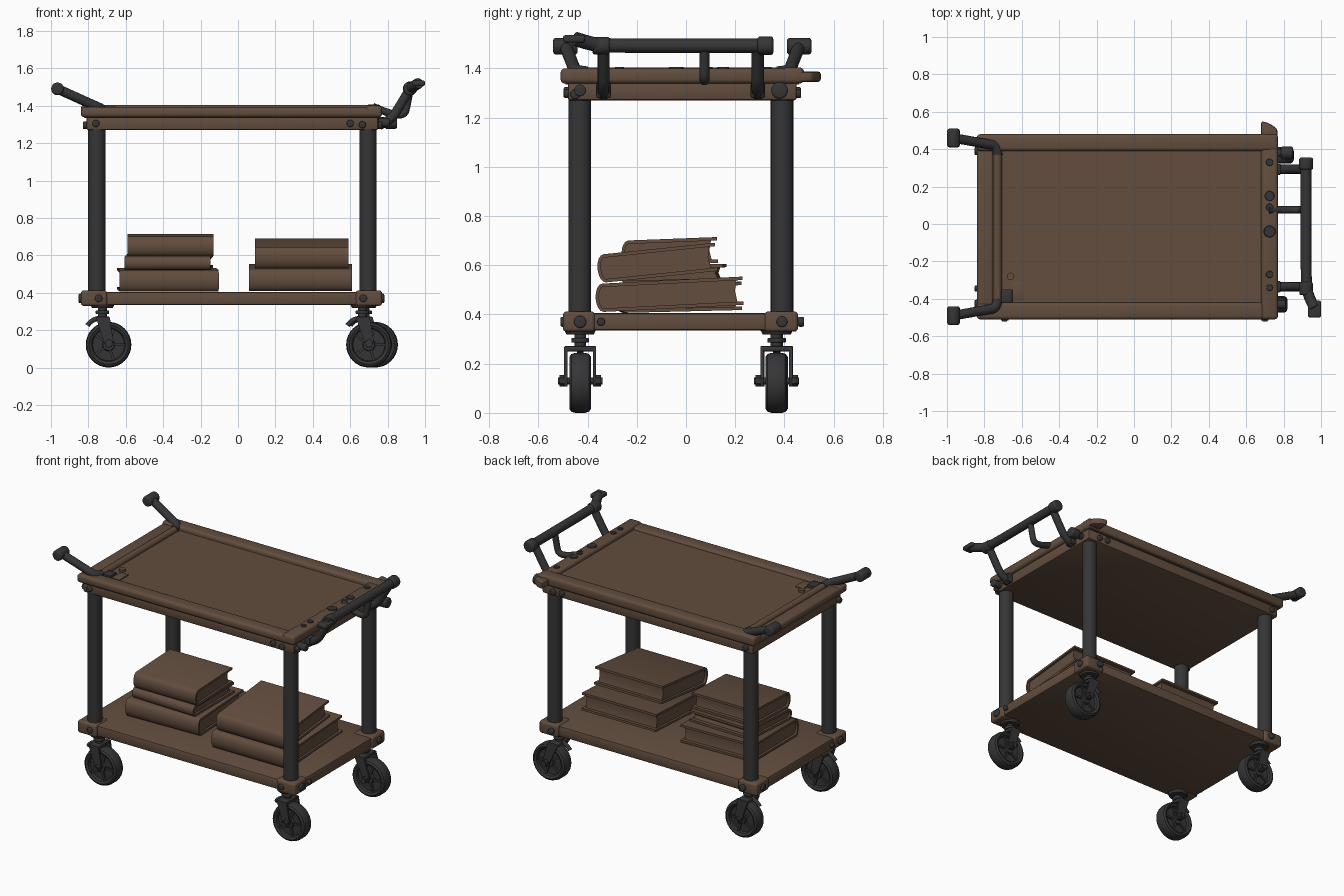
import bpy, bmesh, math
from mathutils import Vector, Matrix

if "Cube" in bpy.data.objects:
    bpy.data.objects.remove(bpy.data.objects["Cube"])


def material(name, rgb):
    m = bpy.data.materials.new(name)
    m.diffuse_color = (*rgb, 1)
    m.use_nodes = True
    m.node_tree.nodes["Principled BSDF"].inputs["Base Color"].default_value = m.diffuse_color
    return m


BROWN = material("brown_wood", (0.122, 0.074, 0.048))
DARK = material("dark_metal", (0.036, 0.036, 0.038))
CREAM = material("cream_paper", (0.70, 0.54, 0.37))


def finish(name, bm, *mats):
    bmesh.ops.recalc_face_normals(bm, faces=bm.faces)
    me = bpy.data.meshes.new(name)
    bm.to_mesh(me)
    bm.free()
    return add_mesh(name, me, *mats)


def add_mesh(name, me, *mats):
    me.materials.clear()
    for m in mats:
        me.materials.append(m)
    me.shade_smooth()
    me.set_sharp_from_angle(angle=math.radians(35))
    ob = bpy.data.objects.new(name, me)
    bpy.context.collection.objects.link(ob)
    return ob


def box(name, lo, hi, mat, bevel=0.008, seg=2):
    lo, hi = Vector(lo), Vector(hi)
    bm = bmesh.new()
    bmesh.ops.create_cube(bm, size=1, matrix=Matrix.Translation((lo + hi) / 2)
                          @ Matrix.Diagonal((*(hi - lo), 1)))
    if bevel:
        bmesh.ops.bevel(bm, geom=bm.edges[:], offset=bevel, segments=seg,
                        profile=0.5, affect='EDGES')
    return finish(name, bm, mat)


def rod(name, p, q, r, mat=DARK, r2=None, seg=20, bevel=0.0):
    p, q = Vector(p), Vector(q)
    d = q - p
    rot = d.to_track_quat('Z', 'Y').to_matrix().to_4x4()
    bm = bmesh.new()
    bmesh.ops.create_cone(bm, cap_ends=True, segments=seg, radius1=r,
                          radius2=r if r2 is None else r2, depth=d.length,
                          matrix=Matrix.Translation((p + q) / 2) @ rot)
    if bevel:
        caps = {e for f in bm.faces if len(f.verts) > 4 for e in f.edges}
        bmesh.ops.bevel(bm, geom=list(caps), offset=bevel, segments=3,
                        profile=0.5, affect='EDGES')
    return finish(name, bm, mat)


def tube(name, pts, r, mat=DARK):
    cu = bpy.data.curves.new(name, 'CURVE')
    cu.dimensions = '3D'
    cu.bevel_depth, cu.bevel_resolution, cu.use_fill_caps = r, 4, True
    sp = cu.splines.new('NURBS')
    sp.points.add(len(pts) - 1)
    for s, p in zip(sp.points, pts):
        s.co = (*p, 1)
    sp.use_endpoint_u, sp.order_u, sp.resolution_u = True, 3, 8
    tmp = bpy.data.objects.new(name + "_path", cu)
    bpy.context.collection.objects.link(tmp)
    dg = bpy.context.evaluated_depsgraph_get()
    me = bpy.data.meshes.new_from_object(tmp.evaluated_get(dg))
    bpy.data.objects.remove(tmp)
    return add_mesh(name, me, mat)


def prism(bm, pts, vec):
    """Extrude a flat outline of 3D points along vec."""
    f = bm.faces.new([bm.verts.new(p) for p in pts])
    ext = bmesh.ops.extrude_face_region(bm, geom=[f], use_keep_orig=True)
    verts = [g for g in ext['geom'] if isinstance(g, bmesh.types.BMVert)]
    bmesh.ops.translate(bm, verts=verts, vec=vec)


# ---- Top tray: apron, panel and raised rims
box("tray_apron", (-0.81, -0.48, 1.27), (0.75, 0.45, 1.345), BROWN, 0.01)
box("tray_panel", (-0.82, -0.49, 1.335), (0.75, 0.46, 1.375), BROWN, 0)
box("tray_rim_front", (-0.84, -0.51, 1.338), (0.77, -0.42, 1.392), BROWN, 0.018, 3)
box("tray_rim_back", (-0.84, 0.39, 1.338), (0.77, 0.48, 1.404), BROWN, 0.018, 3)
box("tray_rim_left", (-0.84, -0.51, 1.338), (-0.75, 0.48, 1.388), BROWN, 0.018, 3)
box("tray_rim_right", (0.68, -0.51, 1.338), (0.77, 0.48, 1.40), BROWN, 0.018, 3)
bm = bmesh.new()
prism(bm, [(0.68, 0.45, 1.345), (0.68, 0.55, 1.345), (0.72, 0.54, 1.345),
           (0.765, 0.51, 1.345), (0.77, 0.45, 1.345)], (0, 0, 0.042))
bmesh.ops.bevel(bm, geom=bm.edges[:], offset=0.01, segments=2, profile=0.5, affect='EDGES')
finish("tray_corner_lug", bm, BROWN)
rod("tray_cross_rail", (-0.73, -0.43, 1.38), (-0.73, 0.40, 1.38), 0.023, BROWN)
box("tray_latch_plate", (-0.65, -0.41, 1.37), (-0.59, -0.31, 1.382), BROWN, 0.003)
box("tray_latch_block", (-0.71, -0.42, 1.37), (-0.65, -0.35, 1.395), DARK, 0.005)
rod("tray_latch_bolt", (-0.66, -0.28, 1.37), (-0.66, -0.28, 1.39), 0.02, BROWN)
for y, r in ((0.33, 0.022), (0.15, 0.03), (0.09, 0.022), (-0.04, 0.036), (-0.27, 0.022), (-0.34, 0.02)):
    rod("rim_fitting", (0.725, y, 1.39), (0.725, y, 1.406), r, DARK, r * 0.8)

# ---- Bottom shelf with corner blocks
box("shelf", (-0.83, -0.485, 0.335), (0.76, 0.44, 0.405), BROWN, 0.01)
for x0, x1 in ((-0.84, -0.70), (0.63, 0.77)):
    for y0, y1 in ((-0.50, -0.37), (0.32, 0.455)):
        box("shelf_corner", (x0, y0, 0.33), (x1, y1, 0.412), BROWN, 0.014, 3)

# ---- Legs
for x in (-0.755, 0.695):
    for y in (-0.432, 0.39):
        rod("leg", (x, y, 0.39), (x, y, 1.30), 0.046, DARK, seg=24)

# ---- Bolts on the sides
for side, y in ((-1, -0.475), (1, 0.445)):
    for x, z in ((-0.76, 1.305), (0.60, 1.305), (0.665, 1.298)):
        rod("apron_bolt", (x, y, z), (x, y + side * 0.022, z), 0.019, DARK, bevel=0.006)
    for x in (-0.745, 0.67):
        rod("shelf_bolt", (x, y + side * 0.01, 0.37), (x, y + side * 0.035, 0.37), 0.02, DARK, bevel=0.006)
for side, x, xs in ((1, 0.74, 0.76), (-1, -0.80, -0.83)):
    for y, r in ((-0.43, 0.025), (-0.345, 0.016), (0.39, 0.022)):
        rod("shelf_end_bolt", (xs, y, 0.37), (xs + side * 0.022, y, 0.37), r, DARK, bevel=0.006)
    rod("apron_end_bolt", (x, -0.45, 1.295), (x + side * 0.03, -0.45, 1.295), 0.02, DARK, bevel=0.006)
rod("side_knob_shaft", (0.73, 0.38, 1.31), (0.80, 0.38, 1.31), 0.02)
rod("side_knob", (0.785, 0.38, 1.31), (0.85, 0.38, 1.31), 0.034, bevel=0.01)
rod("side_peg", (0.73, -0.43, 1.31), (0.81, -0.43, 1.31), 0.024, bevel=0.006)


# ---- Casters
def caster(sx, wx, y):
    wz, ax = 0.122, Vector((wx, y, 0.13))
    rod("caster_plate", (sx, y, 0.318), (sx, y, 0.337), 0.055, r2=0.065)
    rod("caster_stem", (sx, y, 0.26), (sx, y, 0.325), 0.024)
    rod("caster_collar", (sx, y, 0.285), (sx, y, 0.305), 0.036, bevel=0.005)
    # tyre and hub turned from one profile
    half = [(0.0, 0.036), (0.03, 0.036), (0.034, 0.02), (0.085, 0.02),
            (0.09, 0.036), (0.105, 0.044), (0.117, 0.036), (0.122, 0.02)]
    prof = half + [(r, -w) for r, w in reversed(half)]
    bm = bmesh.new()
    vs = [bm.verts.new((wx + r, y + w, wz)) for r, w in prof]
    es = [bm.edges.new(p) for p in zip(vs, vs[1:])]
    bmesh.ops.spin(bm, geom=vs + es, cent=(wx, y, wz), axis=(0, 1, 0),
                   angle=math.tau, steps=32, use_duplicate=False)
    bmesh.ops.remove_doubles(bm, verts=bm.verts[:], dist=0.0005)
    for i in range(5):  # spokes
        m = (Matrix.Translation((wx, y, wz)) @ Matrix.Rotation(i * math.tau / 5, 4, 'Y')
             @ Matrix.Translation((0.058, 0, 0)) @ Matrix.Diagonal((0.065, 0.06, 0.014, 1)))
        bmesh.ops.create_cube(bm, size=1, matrix=m)
    finish("caster_wheel", bm, DARK)
    # fork: two cheeks, a bridge and the axle
    bm = bmesh.new()
    for s in (-1, 1):
        prism(bm, [(sx - 0.035, y + s * 0.052, 0.268), (sx + 0.04, y + s * 0.052, 0.268),
                   (wx + 0.026, y + s * 0.052, 0.14), (wx + 0.014, y + s * 0.052, 0.108),
                   (wx - 0.014, y + s * 0.052, 0.108), (wx - 0.026, y + s * 0.052, 0.14)],
              (0, s * 0.013, 0))
    finish("caster_fork", bm, DARK)
    box("caster_bridge", (sx - 0.035, y - 0.065, 0.25), (sx + 0.04, y + 0.065, 0.272), DARK, 0.006)
    tube("caster_brake", [(sx - 0.02, y, 0.262), (sx - 0.055, y, 0.26), (sx - 0.08, y, 0.225)], 0.013)
    rod("caster_axle", ax - Vector((0, 0.09, 0)), ax + Vector((0, 0.09, 0)), 0.014)
    for s in (-1, 1):
        rod("axle_nut", ax + Vector((0, s * 0.064, 0)), ax + Vector((0, s * 0.085, 0)), 0.023, seg=6)


caster(-0.725, -0.692, -0.43)
caster(-0.725, -0.692, 0.37)
caster(0.665, 0.70, -0.43)
caster(0.68, 0.733, 0.367)

# ---- Left push handles
for s, y0, y1 in ((-1, -0.40, -0.49), (1, 0.37, 0.46)):
    tube("push_arm", [(-0.73, y0, 1.382), (-0.73, y0 + s * 0.05, 1.385),
                      (-0.80, y0 + s * 0.06, 1.415), (-0.965, y1, 1.49)], 0.026)
    rod("push_grip", (-0.965, y1 - 0.05, 1.49), (-0.965, y1 + 0.05, 1.49), 0.034, bevel=0.012)

# ---- Right handle rail
tube("rail_bar", [(0.92, 0.33, 1.492), (0.92, 0.0, 1.492), (0.92, -0.33, 1.492),
                  (0.935, -0.39, 1.50), (0.965, -0.45, 1.52)], 0.029)
rod("rail_end_knob", (0.92, 0.29, 1.492), (0.92, 0.355, 1.492), 0.038, bevel=0.012)
rod("rail_joint", (0.92, -0.38, 1.492), (0.92, -0.31, 1.492), 0.036, bevel=0.01)
box("rail_tip", (0.93, -0.50, 1.505), (1.0, -0.41, 1.535), DARK, 0.01, 3)
for y in (0.292, -0.335):
    tube("rail_support", [(0.755, y, 1.295), (0.82, y, 1.325), (0.86, y, 1.39), (0.92, y, 1.49)], 0.025)
    box("support_foot", (0.74, y - 0.03, 1.28), (0.785, y + 0.03, 1.34), DARK, 0.008)
tube("rail_bracket", [(0.72, 0.075, 1.395), (0.80, 0.075, 1.36), (0.89, 0.075, 1.345),
                      (0.905, 0.075, 1.41), (0.92, 0.075, 1.49)], 0.02)


# ---- Books: wrapped cover with a rounded spine at the front, pages cream at the right end
def book(name, x0, x1, y0, y1, z, h, rise, turn=0.0):
    d, t, r = y1 - y0, 0.014, 0.03
    w = x1 - x0

    def arc(rr, hh):
        return [(r - rr * math.cos(a), h / 2 + hh * math.sin(a))
                for a in [math.pi * (i / 8 - 0.5) for i in range(9)]]
    place = (Matrix.Translation(((x0 + x1) / 2, (y0 + y1) / 2, z))
             @ Matrix.Rotation(turn, 4, 'Z') @ Matrix.Rotation(math.atan2(rise, d), 4, 'X')
             @ Matrix.Translation((-w / 2, -d / 2, 0)))
    outline = [(d, 0)] + arc(r, h / 2) + [(d, h), (d, h - t)] + arc(r - t, h / 2 - t)[::-1] + [(d, t)]
    bm = bmesh.new()
    prism(bm, [(0, a, b) for a, b in outline], (w, 0, 0))
    finish(name + "_cover", bm, BROWN).data.transform(place)
    inner = arc(r - t, h / 2 - t) + [(d - 0.025, h - t), (d - 0.033, h / 2), (d - 0.025, t)]
    bm = bmesh.new()
    prism(bm, [(0.015, a, b) for a, b in inner], (w - 0.03, 0, 0))
    bmesh.ops.recalc_face_normals(bm, faces=bm.faces)
    for f in bm.faces:
        f.material_index = 1 if f.normal.x > 0.5 else 0
    finish(name + "_pages", bm, BROWN, CREAM).data.transform(place)


book("left_bottom_book", -0.64, -0.11, -0.28, 0.22, 0.412, 0.115, 0.012, 0.03)
book("left_middle_book", -0.60, -0.14, -0.26, 0.16, 0.528, 0.072, 0.012, -0.03)
book("left_top_book", -0.59, -0.13, -0.26, 0.13, 0.602, 0.105, 0.015)
book("right_bottom_book", 0.06, 0.61, -0.365, 0.235, 0.424, 0.115, 0.03)
book("right_top_book", 0.09, 0.59, -0.355, 0.13, 0.552, 0.115, 0.05)
